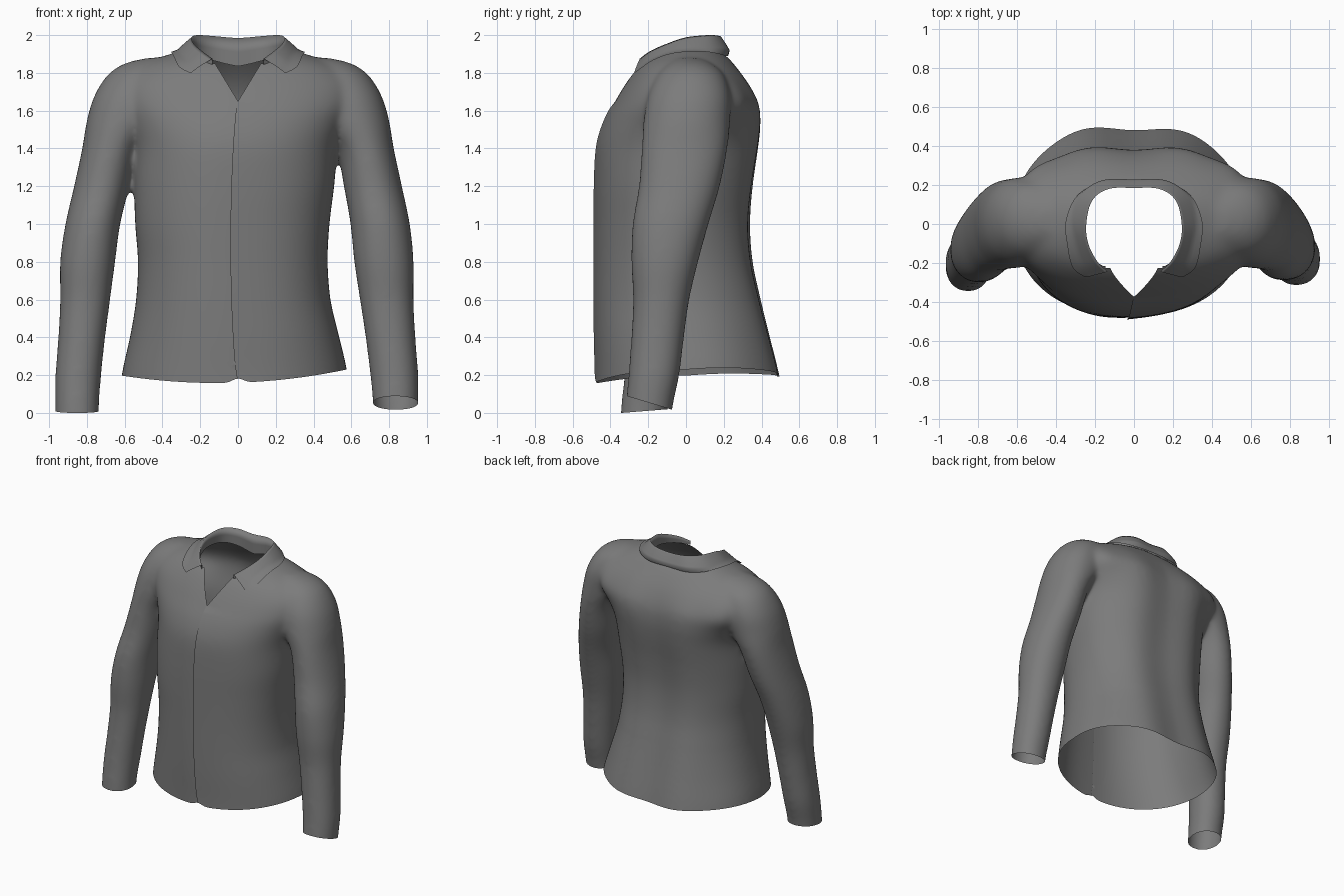
import bpy, bmesh, math
from mathutils import Vector
from mathutils.bvhtree import BVHTree

cube = bpy.data.objects.get("Cube")
if cube:
    bpy.data.objects.remove(cube, do_unlink=True)

cloth = bpy.data.materials.new("grey_cloth")
cloth.use_nodes = True
grey = (0.2, 0.2, 0.2, 1)
cloth.diffuse_color = grey
cloth.node_tree.nodes["Principled BSDF"].inputs["Base Color"].default_value = grey


def clamp(v):
    return max(0.0, min(1.0, v))


def spline(rows, steps):
    """Smooth curve through rows of any width."""
    p = [Vector(r) for r in rows]
    p = [p[0]] + p + [p[-1]]
    out = []
    for i in range(1, len(p) - 2):
        a, b, c, d = p[i - 1:i + 3]
        for k in range(steps):
            t = k / steps
            out.append((b * 2 + (c - a) * t + (a * 2 - b * 5 + c * 4 - d) * t ** 2
                        + (b * 3 - a - c * 3 + d) * t ** 3) * 0.5)
    return out + [p[-2]]


def loft(bm, rows, power, shape=None):
    """Closed tube through level rings given as x min, x max, y min, y max, z."""
    n = 56
    rings = []
    for x0, x1, y0, y1, z in spline(rows, 5):
        ring = []
        for i in range(n):
            a = math.tau * i / n
            c, s = math.cos(a), math.sin(a)
            x = (x0 + x1 + (x1 - x0) * math.copysign(abs(c) ** (2 / power), c)) / 2
            y = (y0 + y1 + (y1 - y0) * math.copysign(abs(s) ** (2 / power), s)) / 2
            if shape and s > 0:
                y += shape(x, z)
            ring.append(bm.verts.new((x, y, z)))
        rings.append(ring)
    for r, q in zip(rings, rings[1:]):
        for i in range(n):
            j = (i + 1) % n
            bm.faces.new((r[i], r[j], q[j], q[i]))
    bm.faces.new(rings[0][::-1])
    bm.faces.new(rings[-1])


def make_object(name, mesh):
    mesh.materials.clear()
    mesh.materials.append(cloth)
    mesh.shade_smooth()
    obj = bpy.data.objects.new(name, mesh)
    bpy.context.scene.collection.objects.link(obj)
    return obj


# Torso and sleeve sections
torso = [(-.63, .59, -.475, .52, .05), (-.61, .57, -.475, .49, .2),
         (-.57, .53, -.48, .445, .4), (-.54, .49, -.482, .4, .6),
         (-.53, .475, -.482, .357, .8), (-.545, .485, -.482, .342, 1),
         (-.55, .51, -.48, .357, 1.2), (-.55, .53, -.47, .387, 1.4),
         (-.59, .58, -.435, .398, 1.53), (-.64, .64, -.38, .385, 1.64),
         (-.63, .63, -.315, .33, 1.75), (-.52, .52, -.245, .26, 1.84),
         (-.36, .36, -.16, .2, 1.9), (-.2, .2, -.08, .12, 1.95)]
sleeve = [(.715, .955, -.33, -.09, -.15), (.715, .955, -.32, -.07, .03),
          (.7, .955, -.305, -.035, .2), (.675, .94, -.29, -.01, .4),
          (.645, .93, -.28, .018, .6), (.615, .93, -.29, .065, .8),
          (.595, .91, -.283, .12, 1), (.56, .868, -.25, .18, 1.2),
          (.52, .825, -.235, .22, 1.4), (.42, .8, -.225, .235, 1.55),
          (.38, .76, -.2, .235, 1.68), (.34, .69, -.15, .2, 1.79),
          (.32, .6, -.09, .135, 1.85), (.32, .48, -.04, .07, 1.88)]


def back_shape(x, z):
    blades = math.exp(-((abs(x) - .27) / .16) ** 2)
    spine = math.exp(-(x / .15) ** 2)
    shoulder = math.exp(-((abs(x) - .53) / .11) ** 2 - ((z - 1.64) / .13) ** 2)
    return .02 * (blades - spine) * clamp((1.85 - z) / .2) + .035 * shoulder


bm = bmesh.new()
loft(bm, torso, 2.25, back_shape)
loft(bm, sleeve, 2.1)
right_sleeve = []
for x0, x1, y0, y1, z in sleeve:
    lean = .025 * clamp(1 - z / 1.4)
    inner = .035 * clamp((1.4 - z) / .5) - .015 * clamp(1 - z / .8)
    outer = .012 * clamp((1.1 - z) / .3)
    right_sleeve.append((-x1 - outer, -x0 - inner, y0 - lean, y1 - lean, z))
loft(bm, right_sleeve, 2.1)
bmesh.ops.recalc_face_normals(bm, faces=bm.faces)
mesh = bpy.data.meshes.new("shirt_form")
bm.to_mesh(mesh)
bm.free()

# Fuse the sleeves with the torso and soften the joins
form = make_object("shirt_form", mesh)
fuse = form.modifiers.new("fuse", "REMESH")
fuse.mode = "VOXEL"
fuse.voxel_size = .014
soften = form.modifiers.new("soften", "SMOOTH")
soften.factor = .5
soften.iterations = 30
graph = bpy.context.evaluated_depsgraph_get()
body_mesh = bpy.data.meshes.new_from_object(form.evaluated_get(graph), depsgraph=graph)
body_mesh.name = "shirt_body"
bpy.data.objects.remove(form, do_unlink=True)
bm = bmesh.new()
bm.from_mesh(body_mesh)


def cut(test, co, normal, clear=True):
    faces = [f for f in bm.faces if test(f.calc_center_median())]
    geom = set(faces)
    for f in faces:
        geom.update(f.edges)
        geom.update(f.verts)
    bmesh.ops.bisect_plane(bm, geom=list(geom), dist=1e-5, plane_co=co,
                           plane_no=Vector(normal).normalized(), clear_outer=clear)


# Open the hem and both cuffs
cut(lambda c: abs(c.x) < .66 and c.z < .35, (0, 0, .16), (0, 0, -1))
cut(lambda c: c.x > .66 and c.z < .35, (.83, -.2, .055), (0, -.3, -1))
cut(lambda c: c.x < -.66 and c.z < .35, (-.83, -.34, .0), (0, .08, -1))

# Open the neck and the front V
tip, rise, half = 1.65, .23, .14
for side in (-1, 1):
    cut(lambda c: c.y < 0 and c.z > 1.6 and abs(c.x) < .35,
        (0, 0, tip), (side * rise, 0, -half), False)
cut(lambda c: c.y < -.2 and c.z < 1.7 and abs(c.x) < .2, (0, 0, 0), (1, 0, 0), False)


def neck(p):
    return (abs(p.x / .264) ** 2.6 + abs((p.y + .02) / .219) ** 2.6) ** (1 / 2.6)


def opened(c):
    in_v = c.y < 0 and c.z > tip and abs(c.x) * rise < half * (c.z - tip)
    return in_v or (c.z > 1.6 and neck(c) < 1)


bmesh.ops.delete(bm, geom=[f for f in bm.faces if opened(f.calc_center_median())],
                 context="FACES")
for v in bm.verts:
    r = neck(v.co)
    if v.is_boundary and v.co.z > 1.7 and .9 < r < 1.1 and v.co.y > -.215:
        v.co.x /= r
        v.co.y = (v.co.y + .02) / r - .02

# Front closure: the left panel laps over the right
seam = [e for e in bm.edges if all(abs(v.co.x) < 1e-4 and v.co.y < -.2
                                   and v.co.z < tip + .01 for v in e.verts)]
bmesh.ops.split_edges(bm, edges=seam)
for v in bm.verts:
    x, y, z = v.co
    if y > -.1 or z > tip + .05 or abs(x) > .5 or not v.link_faces:
        continue
    ramp = clamp((tip - z) / .04)
    if sum(f.calc_center_median().x for f in v.link_faces) > 0:
        v.co.y -= .009 * math.exp(-abs(x) / .1) * ramp
    elif abs(x) < 1e-4:
        v.co.x += .012 * ramp
for v in bm.verts:
    x, y, z = v.co
    if y < -.1 and abs(x) < .6:
        bend = math.sin(math.pi * clamp((tip - z) / 1.5))
        v.co.x -= .04 * max(0, bend) ** .6 * math.exp(-(x / .2) ** 2)

# Curved hem with a small notch at the closure
for v in bm.verts:
    x, y, z = v.co
    if z < .6 and abs(x) < .68 - .08 * z / .6:
        u = x / .6
        lift = .055 * u * u + .02 * u + .035 * clamp(y / .45)
        v.co.z += lift * clamp((.6 - z) / .44)
        if y < -.2:
            v.co.z += .022 * math.exp(-(x / .04) ** 2) * clamp((.3 - z) / .14)

bm.normal_update()
surface = BVHTree.FromBMesh(bm)
bm.to_mesh(body_mesh)
bm.free()
make_object("shirt_body", body_mesh)

# Collar: fold line and outer edge, from the middle of the back to the front
fold = [(0, .185, 1.985), (.13, .18, 1.995), (.215, .12, 2), (.245, 0, 1.988),
        (.235, -.1, 1.955), (.19, -.19, 1.915), (.135, -.245, 1.875)]
edge = [(0, .235, 1.905), (.17, .23, 1.91), (.29, .15, 1.91), (.345, .02, 1.9),
        (.338, -.1, 1.875), (.31, -.22, 1.825), (.25, -.275, 1.8)]


def both_sides(points):
    return spline([(-x, y, z) for x, y, z in points[:0:-1]] + points, 6)


bm = bmesh.new()
columns = []
line = list(zip(both_sides(fold), both_sides(edge)))
leaf_steps = 8
for i, (f, e) in enumerate(line):
    front = abs(2 * i / (len(line) - 1) - 1)
    drop = .15 - .12 * front
    # Stand inside the neck
    column = [f - Vector((0, 0, drop)), f - Vector((0, 0, drop / 2))]
    # Leaf lying on the shoulders
    for k in range(leaf_steps + 1):
        s = k / leaf_steps
        p = f.lerp(e, s)
        p.z += .003 * math.sin(math.pi * s)
        near, normal, _, _ = surface.find_nearest(p)
        if (p - near).dot(normal) < .01 or k == leaf_steps:
            p = p.lerp(near + normal * .01, min(1, 2 * s))
        column.append(p)
    columns.append([bm.verts.new(p) for p in column])
for a, b in zip(columns, columns[1:]):
    for k in range(len(a) - 1):
        bm.faces.new((a[k], a[k + 1], b[k + 1], b[k]))
bmesh.ops.recalc_face_normals(bm, faces=bm.faces)
collar_mesh = bpy.data.meshes.new("collar")
bm.to_mesh(collar_mesh)
bm.free()
make_object("collar", collar_mesh)
